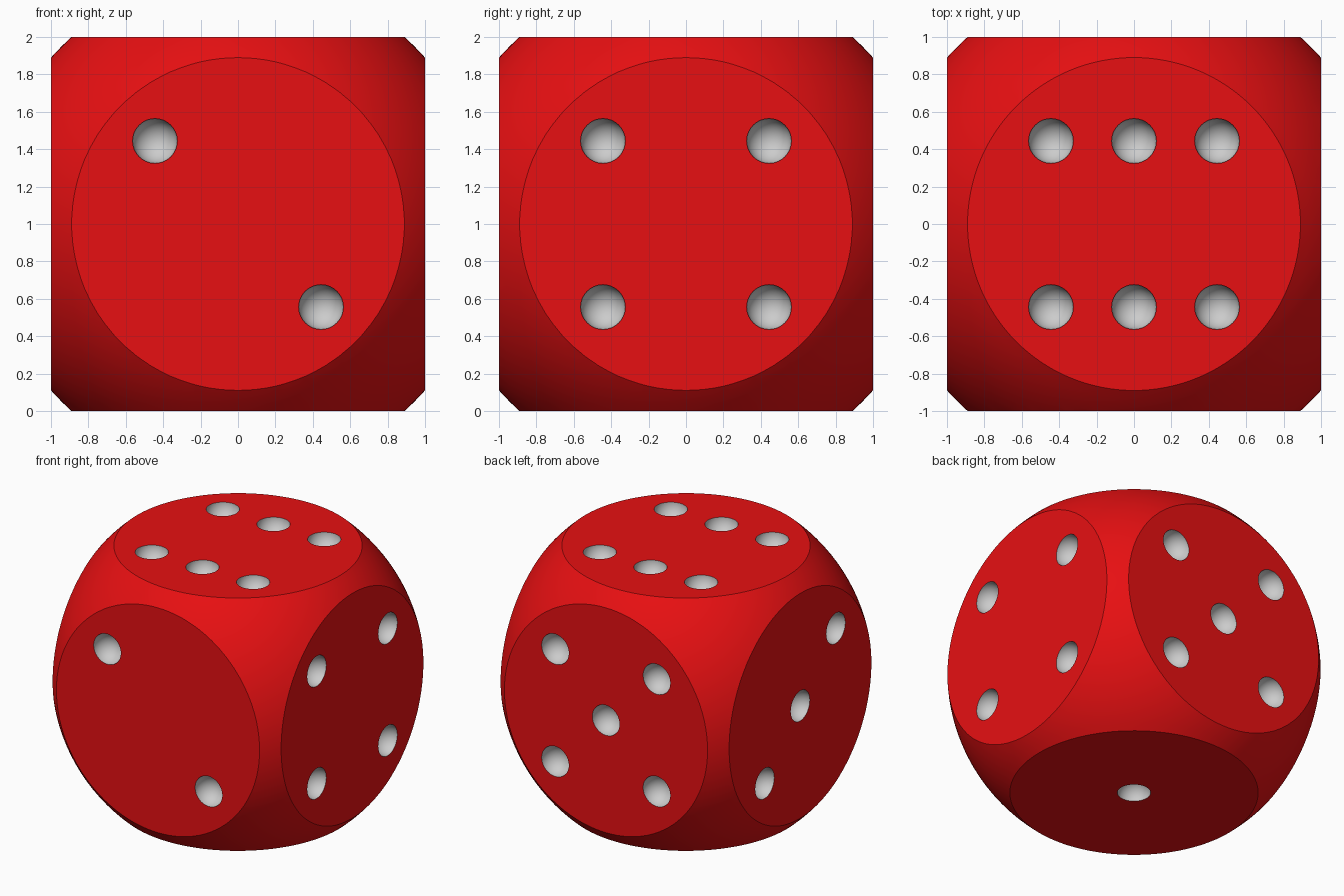
import bpy, bmesh, math
from mathutils import Vector, Matrix

if "Cube" in bpy.data.objects:
    bpy.data.objects.remove(bpy.data.objects["Cube"])

R_FACE = 0.89                      # radius of the flat disc on each side
R_BALL = math.sqrt(1 + R_FACE ** 2)
R_PIP, S = 0.12, 0.444             # pip radius and spacing


def material(name, rgb):
    m = bpy.data.materials.new(name)
    m.diffuse_color = (*rgb, 1)
    m.use_nodes = True
    m.node_tree.nodes["Principled BSDF"].inputs["Base Color"].default_value = m.diffuse_color
    return m


MATS = [material("red", (0.8, 0.005, 0.006)), material("pip_grey", (0.8, 0.8, 0.8))]


def make_object(name, bm, mat_index=0):
    mesh = bpy.data.meshes.new(name)
    for f in bm.faces:
        f.material_index = mat_index
    bm.to_mesh(mesh)
    bm.free()
    for m in MATS:
        mesh.materials.append(m)
    obj = bpy.data.objects.new(name, mesh)
    bpy.context.collection.objects.link(obj)
    return obj


def boolean(obj, cutter, operation):
    cutter.hide_render = True
    mod = obj.modifiers.new(operation, 'BOOLEAN')
    mod.object, mod.operation, mod.solver = cutter, operation, 'EXACT'
    bpy.ops.object.modifier_apply(modifier=mod.name)
    bpy.data.objects.remove(cutter)


# Body: ball trimmed to a cube
centre = Matrix.Translation((0, 0, 1))
bm = bmesh.new()
bmesh.ops.create_uvsphere(bm, u_segments=128, v_segments=65, radius=R_BALL, matrix=centre)
die = make_object("die_body", bm)
bm = bmesh.new()
bmesh.ops.create_cube(bm, size=2, matrix=centre)
cube = make_object("cube_trimmer", bm)

bpy.context.view_layer.objects.active = die
die.select_set(True)
boolean(die, cube, 'INTERSECT')

# Pips: per side, the outward normal, right and up axes, and grid positions
X, Y, Z = Vector((1, 0, 0)), Vector((0, 1, 0)), Vector((0, 0, 1))
falling = [(-1, 1), (1, -1)]
rising = [(-1, -1), (1, 1)]
corners = falling + rising
sides = [
    (-Y, X, Z, falling),                       # front: 2
    (Y, -X, Z, corners + [(0, 0)]),            # back: 5
    (X, Y, Z, corners),                        # right: 4
    (-X, -Y, Z, rising + [(0, 0)]),            # left: 3
    (Z, X, Y, corners + [(0, 1), (0, -1)]),    # top: 6
    (-Z, X, -Y, [(0, 0)]),                     # bottom: 1
]
bm = bmesh.new()
for n, right, up, spots in sides:
    turn = Z.rotation_difference(n).to_matrix().to_4x4()
    for u, v in spots:
        place = Matrix.Translation(Z + n + right * u * S + up * v * S)
        bmesh.ops.create_uvsphere(bm, u_segments=32, v_segments=17, radius=R_PIP,
                                  matrix=place @ turn)
boolean(die, make_object("pip_cutters", bm, 1), 'DIFFERENCE')

bpy.ops.object.shade_smooth_by_angle(angle=math.radians(25))
